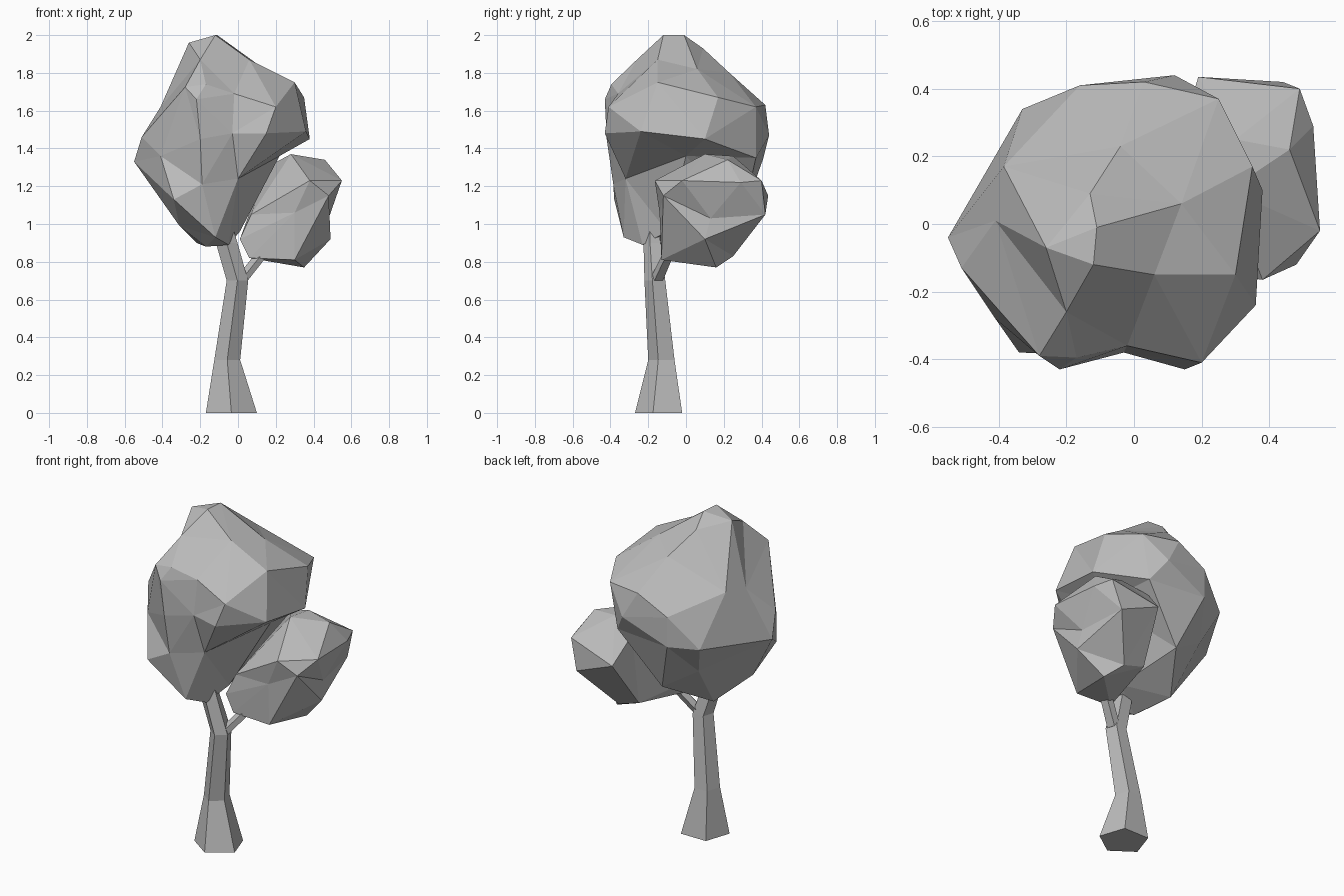
import bpy
import bmesh
from math import cos, sin, pi
from mathutils import Vector

default_cube = bpy.data.objects.get("Cube")
if default_cube:
    bpy.data.objects.remove(default_cube, do_unlink=True)


def make_material(name, colour):
    material = bpy.data.materials.new(name)
    material.use_nodes = True
    material.diffuse_color = colour
    shader = material.node_tree.nodes["Principled BSDF"]
    shader.inputs["Base Color"].default_value = colour
    return material


grey = make_material("plain grey", (.5, .5, .5, 1))


def add_object(name, bm):
    """Turn a bmesh into a flat-shaded grey object."""
    bmesh.ops.recalc_face_normals(bm, faces=bm.faces[:])
    mesh = bpy.data.meshes.new(name)
    bm.to_mesh(mesh)
    bm.free()
    mesh.materials.append(grey)
    part = bpy.data.objects.new(name, mesh)
    bpy.context.collection.objects.link(part)
    return part


def foliage(name, centre, corners):
    """Faceted leaf mass: skin a sphere around the centre, then pull each
    vertex along its ray to its own corner, which allows hollows."""
    bm = bmesh.new()
    centre = Vector(centre)
    target = {}
    for corner in corners:
        vert = bm.verts.new((Vector(corner) - centre).normalized())
        target[vert] = corner
    bmesh.ops.convex_hull(bm, input=bm.verts[:])
    for vert, corner in target.items():
        vert.co = corner
    return add_object(name, bm)


def limb(name, stations, sides=5, turn=-pi / 2):
    """Loft through stations of (centre, x radius, y radius)."""
    bm = bmesh.new()
    rings = []
    for centre, rx, ry in stations:
        angles = [turn + 2 * pi * i / sides for i in range(sides)]
        rings.append([bm.verts.new(Vector(centre) + Vector((rx * cos(a), ry * sin(a), 0)))
                      for a in angles])
    for low, high in zip(rings, rings[1:]):
        for i in range(sides):
            j = (i + 1) % sides
            bm.faces.new((low[i], low[j], high[j], high[i]))
    bm.faces.new(rings[0][::-1])
    bm.faces.new(rings[-1])
    return add_object(name, bm)


# Trunk, flared at the foot and leaning as it rises
limb("trunk", [
    ((-.035, -.132, 0), .142, .138),
    ((-.057, -.123, .28), .072, .077),
    ((-.003, -.159, .7), .06, .061),
    ((-.06, -.175, .9), .06, .05),
    ((-.08, -.18, 1), .05, .04),
])

# Side branch carrying the small crown
limb("side_branch", [
    ((.015, -.155, .7), .038, .04),
    ((.11, -.1, .82), .038, .035),
    ((.18, -.06, .9), .035, .035),
])

# Large crown, from the top down to the underside
foliage("large_crown", (-.08, -.02, 1.42), [
    # summit and shoulders
    (-.12, -.12, 2), (-.26, -.07, 1.96), (-.11, -.01, 2), (-.13, .09, 1.93),
    (.06, -.15, 1.87), (.3, -.15, 1.75), (-.2, -.26, 1.87), (-.04, .23, 1.8),
    (.14, .06, 1.82),
    # back
    (.03, .42, 1.63), (.25, .37, 1.62), (.12, .44, 1.47), (-.16, .41, 1.53),
    (-.385, .17, 1.65), (-.33, .34, 1.35), (-.16, .41, 1.35),
    (.2, .37, 1.35),
    # left-hand bulge
    (-.41, .01, 1.62), (-.51, -.13, 1.46), (-.55, -.04, 1.33), (-.41, -.28, 1.36),
    (-.28, -.39, 1.725), (-.22, -.43, 1.66), (-.17, -.395, 1.74), (-.2, -.42, 1.45),
    # valley down the front
    (-.02, -.36, 1.69), (-.03, -.38, 1.48), (0, -.32, 1.24),
    # right-hand bulge with its overhang
    (.2, -.41, 1.62), (.15, -.43, 1.48), (.36, -.24, 1.49), (.38, .1, 1.45),
    (.35, .17, 1.67), (.22, 0, 1.36),
    # underside
    (-.34, -.38, 1.13), (-.19, -.385, 1.21), (-.31, -.2, .99), (-.17, -.2, .88),
    (-.12, -.33, .93), (-.05, -.23, .89), (.01, -.1, .96), (-.26, .25, 1.17),
    (-.05, .3, 1.04), (-.22, .05, .9),
])

# Small crown on the side branch
foliage("small_crown", (.3, .1, 1.07), [
    (.28, .1, 1.37), (.3, .25, 1.36), (.46, .22, 1.34), (.55, -.02, 1.23),
    (.53, .29, 1.22), (.49, .4, 1.23), (.44, .42, 1.05), (.19, .435, 1.15),
    (.48, .13, 1.03), (.49, .1, .92), (.35, .16, .77), (.28, .25, .83),
    (.06, -.13, .82), (.01, -.13, .92), (.14, .25, .87), (.38, -.165, 1.23),
    (.3, -.13, .81), (.3, -.14, 1.06), (.07, -.12, 1.05), (.15, .3, 1.3),
    (.48, -.12, 1.15),
])
